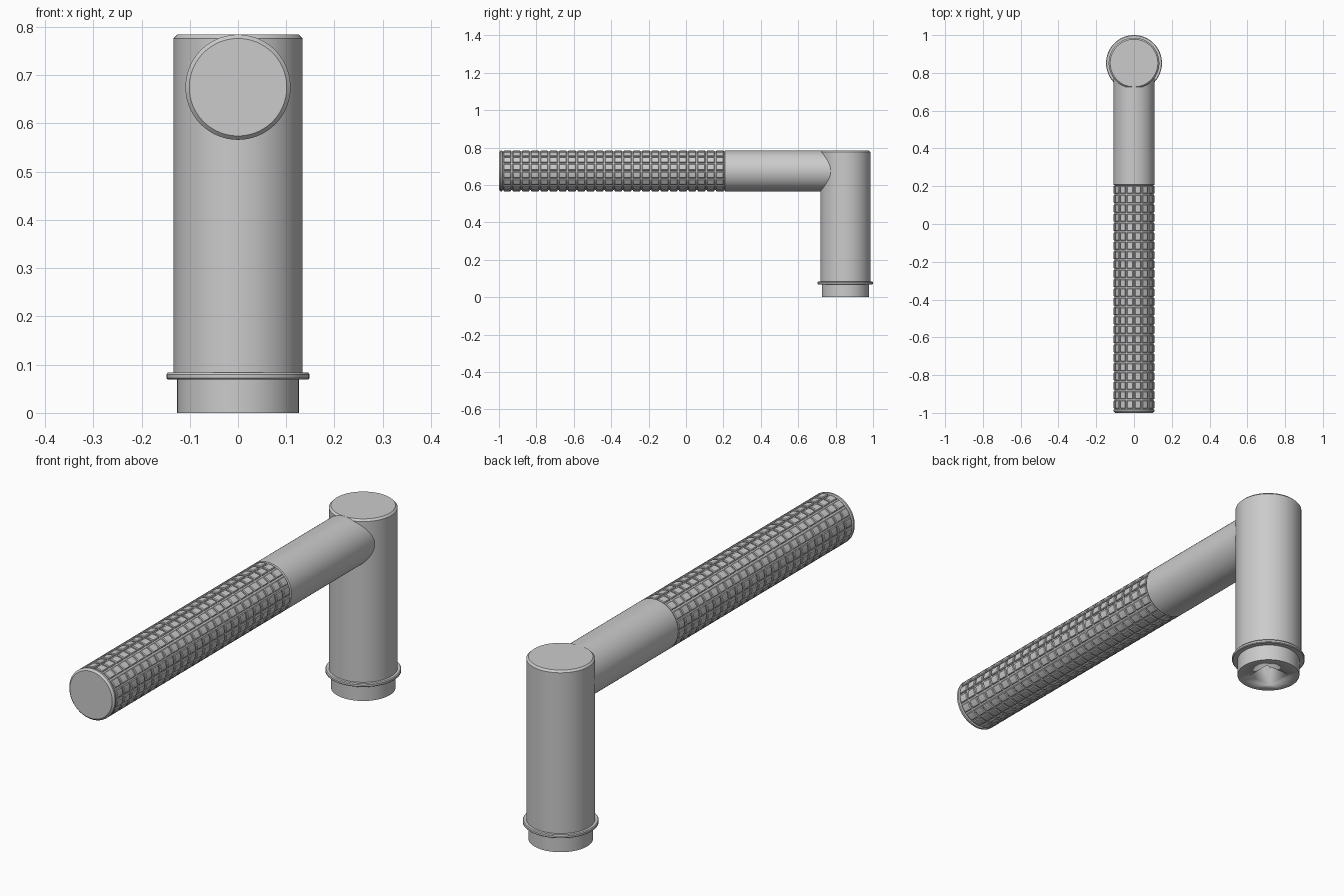
import bpy, bmesh, math
from mathutils import Matrix, Vector

if "Cube" in bpy.data.objects:
    bpy.data.objects.remove(bpy.data.objects["Cube"])


def finish(name, bm, angle=30):
    bmesh.ops.recalc_face_normals(bm, faces=bm.faces)
    me = bpy.data.meshes.new(name)
    bm.to_mesh(me)
    bm.free()
    ob = bpy.data.objects.new(name, me)
    bpy.context.collection.objects.link(ob)
    bpy.ops.object.select_all(action='DESELECT')
    ob.select_set(True)
    bpy.context.view_layer.objects.active = ob
    bpy.ops.object.shade_smooth_by_angle(angle=math.radians(angle))
    return ob


def revolve(name, profile, matrix, n=96):
    """Closed solid from (radius, height) points, capped at both ends."""
    bm = bmesh.new()
    rings = []
    for r, h in profile:
        rings.append([bm.verts.new((r * math.cos(2 * math.pi * i / n),
                                    r * math.sin(2 * math.pi * i / n), h)) for i in range(n)])
    for a, b in zip(rings, rings[1:]):
        for i in range(n):
            j = (i + 1) % n
            bm.faces.new((a[i], a[j], b[j], b[i]))
    bm.faces.new(rings[0])
    bm.faces.new(rings[-1])
    bm.transform(matrix)
    return finish(name, bm)


CY, HZ, R = 0.852, 0.675, 0.109
# local z -> world y, local y -> world -z
along_y = Matrix.Translation((0, 0, HZ)) @ Matrix.Rotation(-math.pi / 2, 4, 'X')

# Upright barrel with bottom spigot, collar and bevelled top
barrel = revolve("barrel", [(0.126, 0), (0.126, 0.069), (0.145, 0.069), (0.148, 0.072),
                            (0.148, 0.080), (0.145, 0.084), (0.134, 0.084),
                            (0.134, 0.776), (0.126, 0.784)],
                 Matrix.Translation((0, CY, 0)))

# Square drive socket cut into the underside
bm = bmesh.new()
bmesh.ops.create_cube(bm, size=1, matrix=Matrix.Translation((0, CY, 0.05)) @
                      Matrix.Diagonal((0.112, 0.112, 0.30, 1)))
cutter = finish("socket_cutter", bm)
cutter.hide_render = True
mod = barrel.modifiers.new("socket", 'BOOLEAN')
mod.operation = 'DIFFERENCE'
mod.solver = 'EXACT'
mod.object = cutter
bpy.context.view_layer.objects.active = barrel
bpy.ops.object.modifier_apply(modifier=mod.name)
bpy.data.objects.remove(cutter)

# Handle: bevelled end ring, recessed grip core, smooth shank running into the barrel
CORE = 0.103
revolve("handle", [(0.101, -1.0), (R, -0.992), (R, -0.984), (CORE, -0.981),
                   (CORE, 0.205), (R, 0.208), (R, 0.80)], along_y)

# Grip: bevelled curved pads in rows around the core
COLS, ROWS, SEG = 16, 24, 4
Y0, Y1 = -0.980, 0.206
pitch = (Y1 - Y0) / ROWS
half_l = pitch / 2 - 0.004
half_a = math.pi / COLS - 0.004 / R


def add_pad(bm, angle, y):
    layers = []
    for r, s in ((CORE - 0.002, 0), (R - 0.003, 0), (R, 0.003)):
        sides = []
        for h in (-half_l + s, half_l - s):
            row = []
            for k in range(SEG + 1):
                a = angle + (half_a - s / R) * (2 * k / SEG - 1)
                row.append(bm.verts.new((r * math.cos(a), r * math.sin(a), y + h)))
            sides.append(row)
        layers.append(sides)
    for k in range(SEG):
        top = layers[-1]
        bm.faces.new((top[0][k], top[0][k + 1], top[1][k + 1], top[1][k]))
    for lo, hi in zip(layers, layers[1:]):
        a = lo[0] + lo[1][::-1]
        b = hi[0] + hi[1][::-1]
        for i in range(len(a)):
            j = (i + 1) % len(a)
            bm.faces.new((a[i], a[j], b[j], b[i]))


bm = bmesh.new()
for row in range(ROWS):
    for col in range(COLS):
        add_pad(bm, 2 * math.pi * (col + 0.5) / COLS, Y0 + pitch * (row + 0.5))
bm.transform(along_y)
finish("grip_pads", bm)
